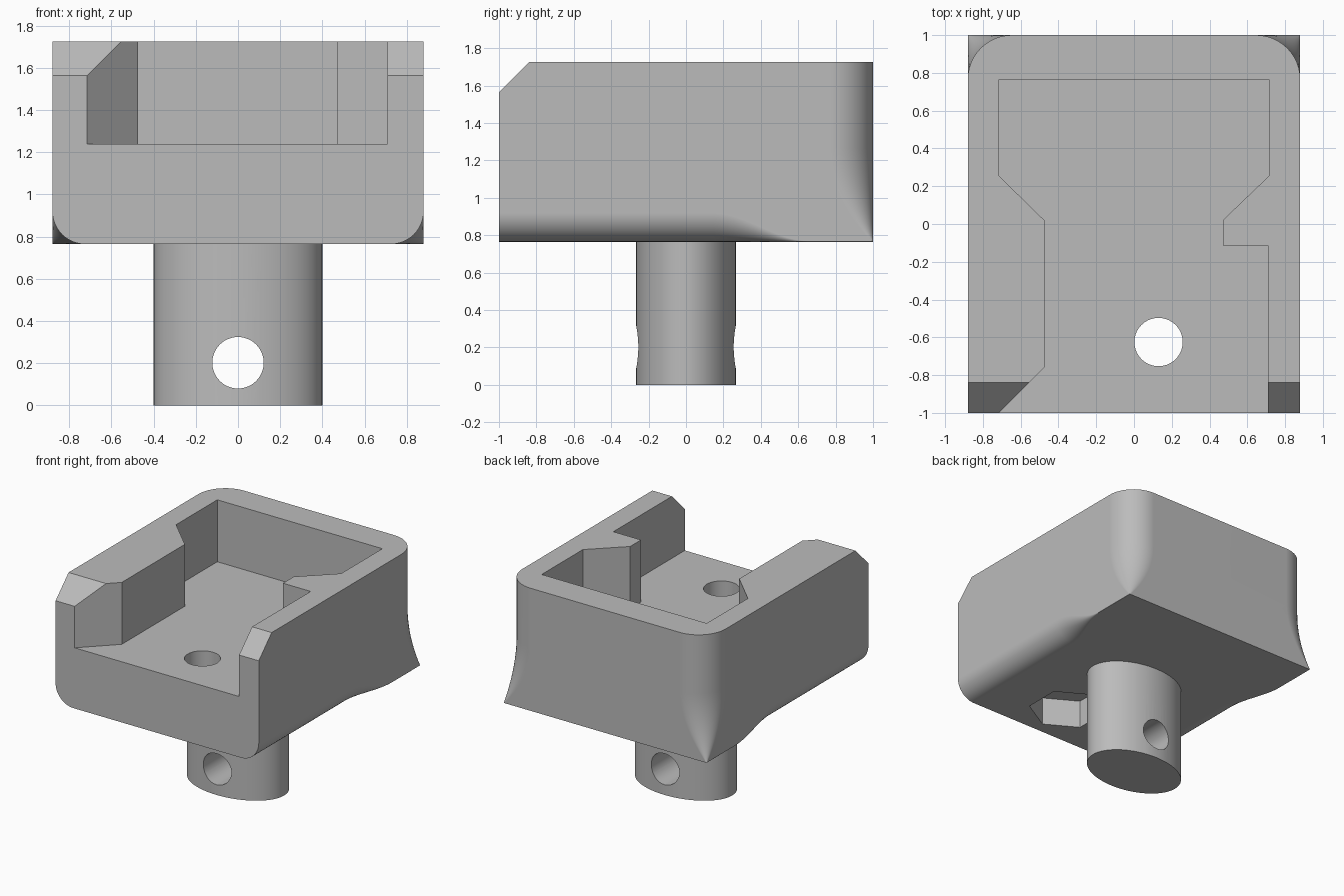
import bpy, bmesh, math
from mathutils import Vector

cube = bpy.data.objects.get("Cube")
if cube:
    bpy.data.objects.remove(cube, do_unlink=True)

grey = bpy.data.materials.new("plain_grey")
grey.use_nodes = True
COLOR = (0.5, 0.5, 0.5, 1)
grey.diffuse_color = COLOR
grey.node_tree.nodes["Principled BSDF"].inputs["Base Color"].default_value = COLOR

HALF_X, HALF_Y, BOTTOM, TOP, FLOOR = 0.88, 1.0, 0.765, 1.725, 1.24


def loft(name, rings):
    """Closed solid through a list of equal-length rings of points."""
    bm = bmesh.new()
    loops = [[bm.verts.new(p) for p in ring] for ring in rings]
    for a, b in zip(loops, loops[1:]):
        for i in range(len(a)):
            j = (i + 1) % len(a)
            bm.faces.new((a[i], a[j], b[j], b[i]))
    bm.faces.new(loops[0])
    bm.faces.new(loops[-1])
    bmesh.ops.recalc_face_normals(bm, faces=bm.faces)
    mesh = bpy.data.meshes.new(name)
    bm.to_mesh(mesh)
    bm.free()
    mesh.materials.append(grey)
    ob = bpy.data.objects.new(name, mesh)
    bpy.context.collection.objects.link(ob)
    return ob


def prism(name, outline, axis, lo, hi):
    """Extrude a 2D outline along the given axis."""
    def point(p, d):
        co = list(p)
        co.insert(axis, d)
        return Vector(co)
    return loft(name, [[point(p, d) for p in outline] for d in (lo, hi)])


def oval(cx, cy, rx, ry, n, turn=0.0):
    angles = [turn + 2 * math.pi * i / n for i in range(n)]
    return [(cx + rx * math.cos(a), cy + ry * math.sin(a)) for a in angles]


def cut(target, cutter):
    cutter.hide_render = True
    bpy.context.view_layer.objects.active = target
    mod = target.modifiers.new("cut", 'BOOLEAN')
    mod.operation, mod.solver, mod.object = 'DIFFERENCE', 'EXACT', cutter
    bpy.ops.object.modifier_apply(modifier=mod.name)
    bpy.data.objects.remove(cutter, do_unlink=True)


def corner(r, e=0.05, n=12):
    """Waste outside a rounded corner; the sharp corner is at the origin."""
    arc = [(r - r * math.sin(t), r - r * math.cos(t))
           for t in (math.pi / 2 * i / n for i in range(n + 1))]
    return [(-e, -e), (r, -e)] + arc + [(-e, r)]


def finish(ob):
    bpy.ops.object.select_all(action='DESELECT')
    ob.select_set(True)
    bpy.context.view_layer.objects.active = ob
    bpy.ops.object.shade_smooth_by_angle(angle=math.radians(25))
    mod = ob.modifiers.new("flat_faces", 'WEIGHTED_NORMAL')
    mod.keep_sharp = True


# Housing block
block = [(-HALF_X, -HALF_Y), (HALF_X, -HALF_Y), (HALF_X, HALF_Y), (-HALF_X, HALF_Y)]
housing = prism("housing", block, 2, BOTTOM, TOP)


# Edge roundings that fade to a sharp point at the lower back corners
def bottom_radius(y):
    t = min(max((0.65 - y) / 0.5, 0), 1)
    return 0.004 + 0.15 * t * t * (3 - 2 * t)


def back_radius(z):
    t = min(max((z - BOTTOM) / 0.5, 0), 1)
    return 0.004 + 0.23 * (1 - (1 - t) ** 2)


ys = [-1.05] + [0.15 + 0.5 * i / 14 for i in range(15)] + [1.05]
zs = [BOTTOM - 0.05] + [BOTTOM + 0.5 * i / 14 for i in range(15)] + [TOP + 0.05]
for side in (-1, 1):
    cut(housing, loft("bottom_rounding", [
        [(side * (HALF_X - u), y, BOTTOM + v) for u, v in corner(bottom_radius(y))] for y in ys]))
    cut(housing, loft("back_rounding", [
        [(side * (HALF_X - u), HALF_Y - v, z) for u, v in corner(back_radius(z))] for z in zs]))

# Open-fronted pocket with side jaws
pocket = [(-0.715, 0.765), (0.715, 0.765), (0.715, 0.255), (0.47, 0.02),
          (0.47, -0.115), (0.71, -0.115), (0.71, -1.1), (-0.815, -1.1),
          (-0.475, -0.76), (-0.475, 0.02), (-0.715, 0.255)]
cut(housing, prism("pocket", pocket, 2, FLOOR, TOP + 0.1))

# Sloped front top edge
slope = [(-1.1, 1.465), (-0.74, 1.825), (-1.1, 1.825)]
cut(housing, prism("front_slope", slope, 0, -1, 1))

# Screw hole and hexagonal nut recess underneath
cut(housing, prism("screw_hole", oval(0.13, -0.625, 0.128, 0.128, 40), 2, 0.6, 1.4))
cut(housing, prism("nut_recess", oval(0.13, -0.625, 0.285, 0.285, 6, math.pi / 6), 2, 0.6, 0.99))
finish(housing)

# Oval mounting peg with a cross hole
peg = prism("mounting_peg", oval(0, 0, 0.4, 0.268, 72), 2, 0, BOTTOM + 0.03)
cut(peg, prism("cross_hole", oval(0, 0.202, 0.122, 0.122, 48), 1, -0.5, 0.5))
finish(peg)
